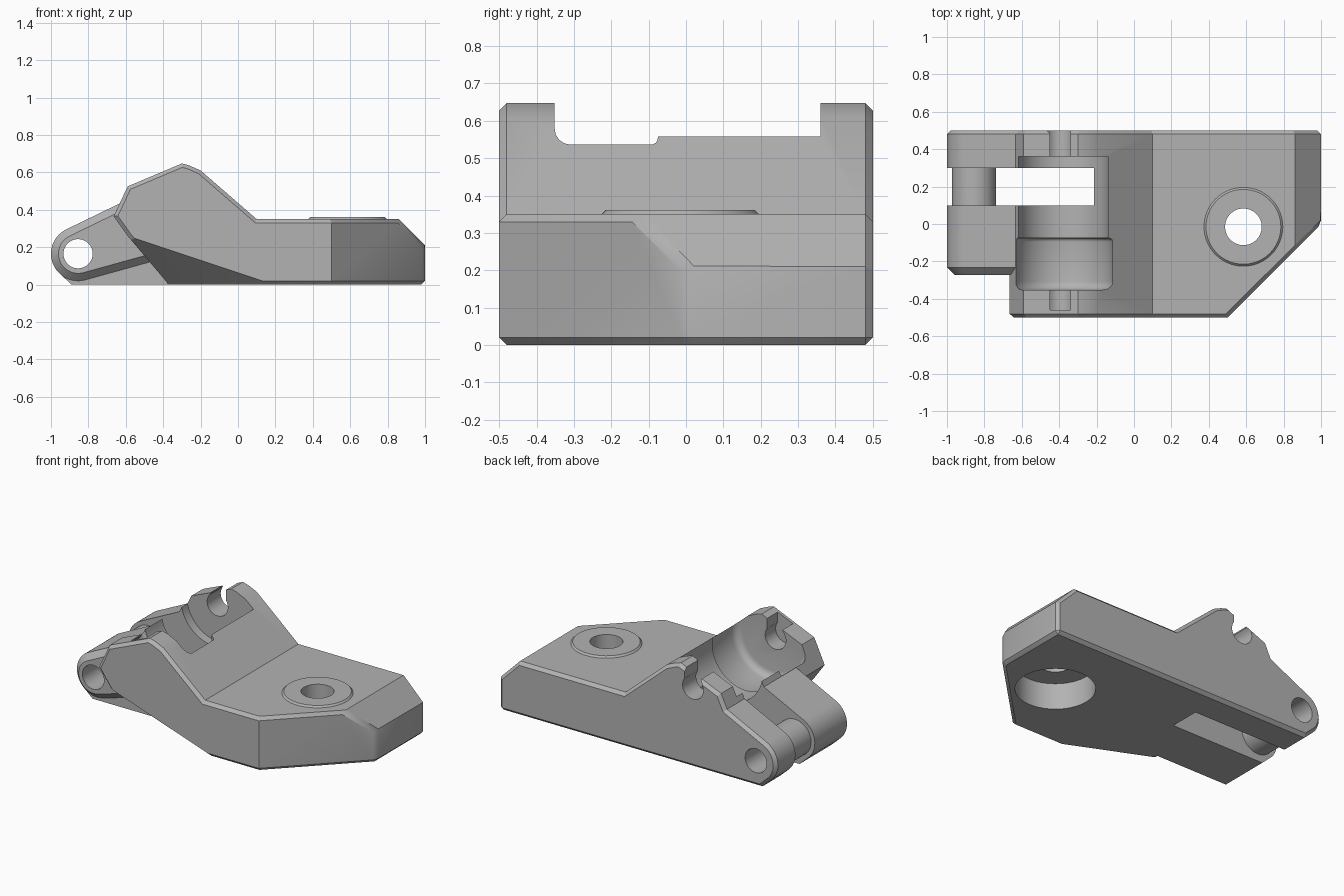
import bpy, bmesh, math
from mathutils import Vector
from mathutils.geometry import convex_hull_2d

if "Cube" in bpy.data.objects:
    bpy.data.objects.remove(bpy.data.objects["Cube"], do_unlink=True)

gray = bpy.data.materials.new("plain_gray")
gray.use_nodes = True
gray.diffuse_color = (0.45, 0.45, 0.45, 1)
gray.node_tree.nodes["Principled BSDF"].inputs["Base Color"].default_value = (0.45, 0.45, 0.45, 1)


def finish(bm, name):
    bmesh.ops.recalc_face_normals(bm, faces=bm.faces)
    mesh = bpy.data.meshes.new(name)
    bm.to_mesh(mesh)
    bm.free()
    mesh.materials.append(gray)
    obj = bpy.data.objects.new(name, mesh)
    bpy.context.collection.objects.link(obj)
    return obj


def circle(cx, cz, r, n=48):
    return [(cx + r * math.cos(2 * math.pi * i / n), cz + r * math.sin(2 * math.pi * i / n)) for i in range(n)]


def hull(points):
    return [points[i] for i in convex_hull_2d([Vector(p) for p in points])]


def prism_bm(points, y0, y1):
    bm = bmesh.new()
    face = bm.faces.new([bm.verts.new((x, y0, z)) for x, z in points])
    ext = bmesh.ops.extrude_face_region(bm, geom=[face])
    for v in ext["geom"]:
        if isinstance(v, bmesh.types.BMVert):
            v.co.y = y1
    bmesh.ops.recalc_face_normals(bm, faces=bm.faces)
    return bm


def prism(name, points, y0, y1, front=0, back=0, segments=1):
    """Profile in x-z drawn out along y, with optional bevels on its two ends."""
    bm = prism_bm(points, y0, y1)
    for y, size in ((y0, front), (y1, back)):
        if size:
            edges = [e for e in bm.edges if all(abs(v.co.y - y) < 1e-5 for v in e.verts)]
            bmesh.ops.bevel(bm, geom=edges, offset=size, segments=segments, profile=0.5, affect='EDGES')
    return finish(bm, name)


def disc(name, x, y, z0, z1, r0, r1):
    bm = bmesh.new()
    bmesh.ops.create_cone(bm, cap_ends=True, segments=64, radius1=r0, radius2=r1, depth=z1 - z0)
    bmesh.ops.translate(bm, verts=bm.verts, vec=(x, y, (z0 + z1) / 2))
    return finish(bm, name)


def trim(bm, co, normal):
    cut = bmesh.ops.bisect_plane(bm, geom=bm.verts[:] + bm.edges[:] + bm.faces[:],
                                 plane_co=co, plane_no=normal, clear_outer=True)
    edges = [g for g in cut["geom_cut"] if isinstance(g, bmesh.types.BMEdge)]
    bmesh.ops.edgeloop_fill(bm, edges=edges)
    bmesh.ops.recalc_face_normals(bm, faces=bm.faces)


def combine(target, tool, operation):
    mod = target.modifiers.new("join", 'BOOLEAN')
    mod.operation, mod.object, mod.solver = operation, tool, 'EXACT'
    bpy.context.view_layer.objects.active = target
    bpy.ops.object.modifier_apply(modifier=mod.name)
    bpy.data.objects.remove(tool, do_unlink=True)


# Main body: side profile with a diagonal corner and chamfered rims
profile = [(-0.37, 0), (1, 0), (1, 0.21), (0.86, 0.35), (0.1, 0.35), (-0.2, 0.61), (-0.26, 0.637),
           (-0.3, 0.648), (-0.33, 0.635), (-0.59, 0.525), (-0.665, 0.365), (-0.59, 0.26)]
bm = prism_bm(profile, -0.5, 0.5)
trim(bm, (0.5, -0.5, 0), (1, -1, 0))


def is_side(face):
    return abs(face.normal.y) > 0.9 or (face.normal.x > 0.6 and face.normal.y < -0.6)


rim = [e for e in bm.edges if sum(is_side(f) for f in e.link_faces) == 1
       and not (min(v.co.x for v in e.verts) > 0.99 and min(v.co.y for v in e.verts) < -0.01
                and abs(e.verts[0].co.z - e.verts[1].co.z) > 0.1)]
rim += [e for e in bm.edges if e not in rim and all(v.co.x > 0.99 and v.co.z < 0.01 for v in e.verts)]
bmesh.ops.bevel(bm, geom=rim, offset=0.02, segments=1, affect='EDGES')
# Sloping facet under the front corner
trim(bm, (0.1, -0.5, 0.03), (-0.333, -0.75, -1))
body = finish(bm, "bracket_body")

# Hinge lugs
PX, PZ = -0.855, 0.165
eye = circle(PX, PZ, 0.145)
lug = hull(eye + [(-0.62, 0.44), (-0.1, 0.44), (-0.1, 0), (-0.89, 0)])
boss = hull(eye + [(-0.62, 0.44), (-0.42, 0.44), (-0.42, 0.135)])
combine(body, prism("back_lug", lug, 0.25, 0.5, back=0.02), 'UNION')
combine(body, prism("front_lug", lug, -0.23, 0.2), 'UNION')
combine(body, prism("front_lug_boss", boss, -0.272, 0, front=0.04), 'UNION')

# Cradle: wide and narrow cylindrical recesses, open slot and axle notch
CX, CZ = -0.38, 0.52
slot = [(-1.2, -0.1), (-0.215, -0.1), (-0.215, 0.9), (-1.2, 0.9)]
notch = [(-0.45, 0.52), (-0.34, 0.52), (-0.34, 0.9), (-0.45, 0.9)]
for name, points, y0, y1, front, back in (
        ("wide_recess", circle(CX, CZ, 0.266, 64), -0.352, -0.075, 0.045, 0.02),
        ("narrow_recess", circle(CX, CZ, 0.243, 64), -0.15, 0.36, 0, 0),
        ("slot_cutter", slot, 0.1, 0.3, 0, 0),
        ("notch_cutter", notch, -0.46, 0.6, 0, 0),
        ("axle_cutter", circle(-0.4, 0.52, 0.075, 32), -0.46, 0.6, 0, 0)):
    combine(body, prism(name, points, y0, y1, front, back, 4 if front else 1), 'DIFFERENCE')

# Collar between the lugs, then the pin hole through all of them
combine(body, prism("hinge_collar", circle(PX, PZ, 0.118), 0.05, 0.35), 'UNION')
combine(body, prism("pin_cutter", circle(PX, PZ, 0.078), -0.6, 0.6), 'DIFFERENCE')

# Raised pad with a screw hole and a wide counterbore below
BX, BY = 0.585, -0.015
combine(body, disc("mount_pad", BX, BY, 0.3, 0.361, 0.26, 0.2), 'UNION')
combine(body, disc("screw_cutter", BX, BY, -0.1, 0.6, 0.098, 0.098), 'DIFFERENCE')
combine(body, disc("counterbore_cutter", BX, BY, -0.1, 0.17, 0.235, 0.235), 'DIFFERENCE')

bpy.ops.object.select_all(action='DESELECT')
body.select_set(True)
bpy.context.view_layer.objects.active = body
bpy.ops.object.shade_smooth_by_angle(angle=math.radians(25))
